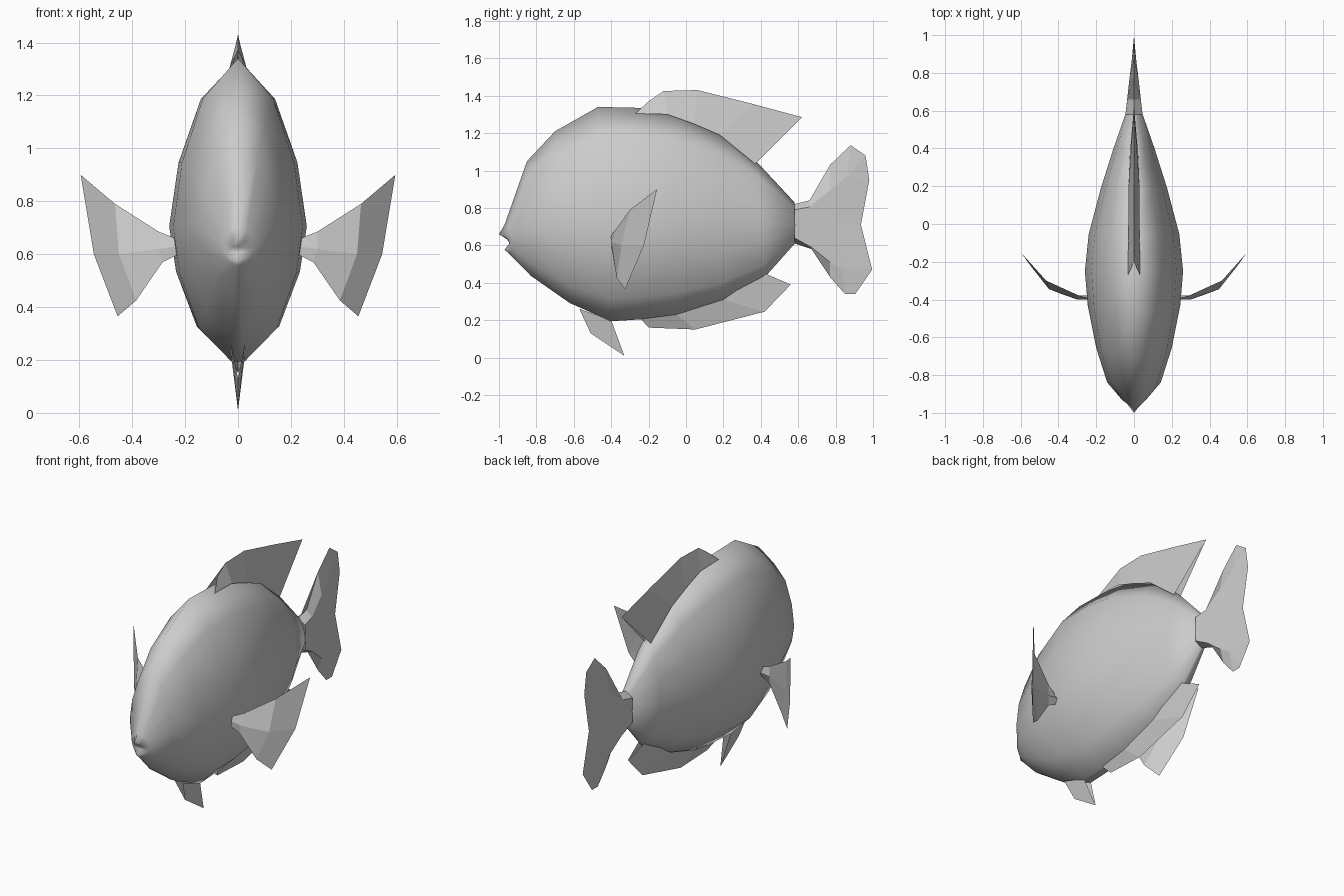
import bpy, bmesh

grey = bpy.data.materials.new("plain grey")
grey.diffuse_color = (0.6, 0.6, 0.6, 1)


def finish(name, bm, smooth=False):
    bmesh.ops.remove_doubles(bm, verts=bm.verts[:], dist=0.0005)
    bmesh.ops.recalc_face_normals(bm, faces=bm.faces[:])
    for f in bm.faces:
        f.smooth = smooth
    me = bpy.data.meshes.new(name)
    bm.to_mesh(me)
    bm.free()
    me.materials.append(grey)
    ob = bpy.data.objects.new(name, me)
    bpy.context.collection.objects.link(ob)
    return ob


# Body: one pointed oval section, scaled along the length
half = [(0, 1), (.54, .87), (.865, .66), (1, .45), (.9, .30), (.6, .12), (.1, .012)]
section = half + [(-x, t) for x, t in reversed(half[1:])]
# top y, top z, bottom y, bottom z, half width, backward bow at the sides
rings = [
    (-.95, .63, -.945, .605, .03, 0),
    (-1.0, .66, -.975, .575, .04, .045),
    (-.97, .71, -.95, .555, .065, .03),
    (-.85, 1.05, -.83, .43, .142, 0),
    (-.70, 1.21, -.62, .28, .20, 0),
    (-.47, 1.34, -.40, .18, .245, 0),
    (-.25, 1.335, -.25, .19, .26, 0),
    (-.06, 1.305, -.05, .215, .24, 0),
    (.18, 1.20, .20, .295, .175, 0),
    (.38, 1.045, .42, .42, .108, 0),
    (.58, .83, .585, .61, .045, 0),
]
bm = bmesh.new()
loops = []
for yt, zt, yb, zb, w, bow in rings:
    loops.append([bm.verts.new((x * w, yb + (yt - yb) * t + bow * abs(x), zb + (zt - zb) * t))
                  for x, t in section])
n = len(section)
for a, b in zip(loops, loops[1:]):
    for i in range(n):
        j = (i + 1) % n
        bm.faces.new((a[i], a[j], b[j], b[i]))
bm.faces.new(loops[0])
bm.faces.new(loops[-1])
finish("body", bm, True)


# Upright fins: two sheets that meet at the outer edge and spread at the base
def fin(name, base, edge, fill=False):
    bm = bmesh.new()
    for s in (-1, 1):
        inner = [bm.verts.new((s * w, y, z)) for y, z, w in base]
        outer = [bm.verts.new((0, y, z)) for y, z in edge]
        for i in range(len(base) - 1):
            bm.faces.new((inner[i], inner[i + 1], outer[i + 1], outer[i]))
        if fill:
            bm.faces.new(inner)
    return finish(name, bm)


fin("dorsal_fin",
    [(-.27, 1.305, .032), (-.10, 1.30, .03), (.04, 1.25, .03), (.18, 1.19, .03), (.37, 1.035, .022)],
    [(-.20, 1.37), (-.12, 1.425), (.06, 1.43), (.36, 1.355), (.62, 1.285)])
fin("anal_fin",
    [(-.24, .205, .028), (-.05, .23, .03), (.20, .31, .03), (.41, .455, .022)],
    [(-.20, .16), (.05, .15), (.42, .245), (.56, .39)])
fin("pelvic_fin",
    [(-.57, .26, .026), (-.40, .20, .024)],
    [(-.51, .13), (-.33, .01)])
fin("tail_fin",
    [(.58, .79, .045), (.66, .805, .036), (.77, .895, .024), (.86, .97, .012), (.865, .965, .012),
     (.86, .93, .012), (.80, .71, .018), (.845, .48, .014), (.84, .47, .014), (.83, .475, .015),
     (.77, .51, .024), (.67, .59, .035), (.58, .64, .045)],
    [(.58, .82), (.66, .84), (.77, 1.03), (.88, 1.135), (.96, 1.08), (.98, .95), (.935, .71),
     (.995, .47), (.905, .34), (.85, .34), (.77, .43), (.67, .58), (.58, .61)], True)

# Side fins: thin curved blades made of four columns, mirrored
columns = [
    [(.225, -.40, .655), (.225, -.40, .63), (.225, -.40, .60)],
    [(.30, -.375, .685), (.30, -.40, .62), (.285, -.395, .57)],
    [(.465, -.30, .79), (.45, -.345, .60), (.385, -.37, .425)],
    [(.595, -.155, .90), (.545, -.225, .60), (.455, -.325, .365)],
]
bm = bmesh.new()
for depth in (0, .022):
    grid = [[bm.verts.new((x, y + (depth if r == 1 and c < 3 else 0), z))
             for r, (x, y, z) in enumerate(col)] for c, col in enumerate(columns)]
    for a, b in zip(grid, grid[1:]):
        for r in range(2):
            bm.faces.new((a[r], a[r + 1], b[r + 1], b[r]))
side = finish("side_fins", bm)
side.modifiers.new("mirror", 'MIRROR')
